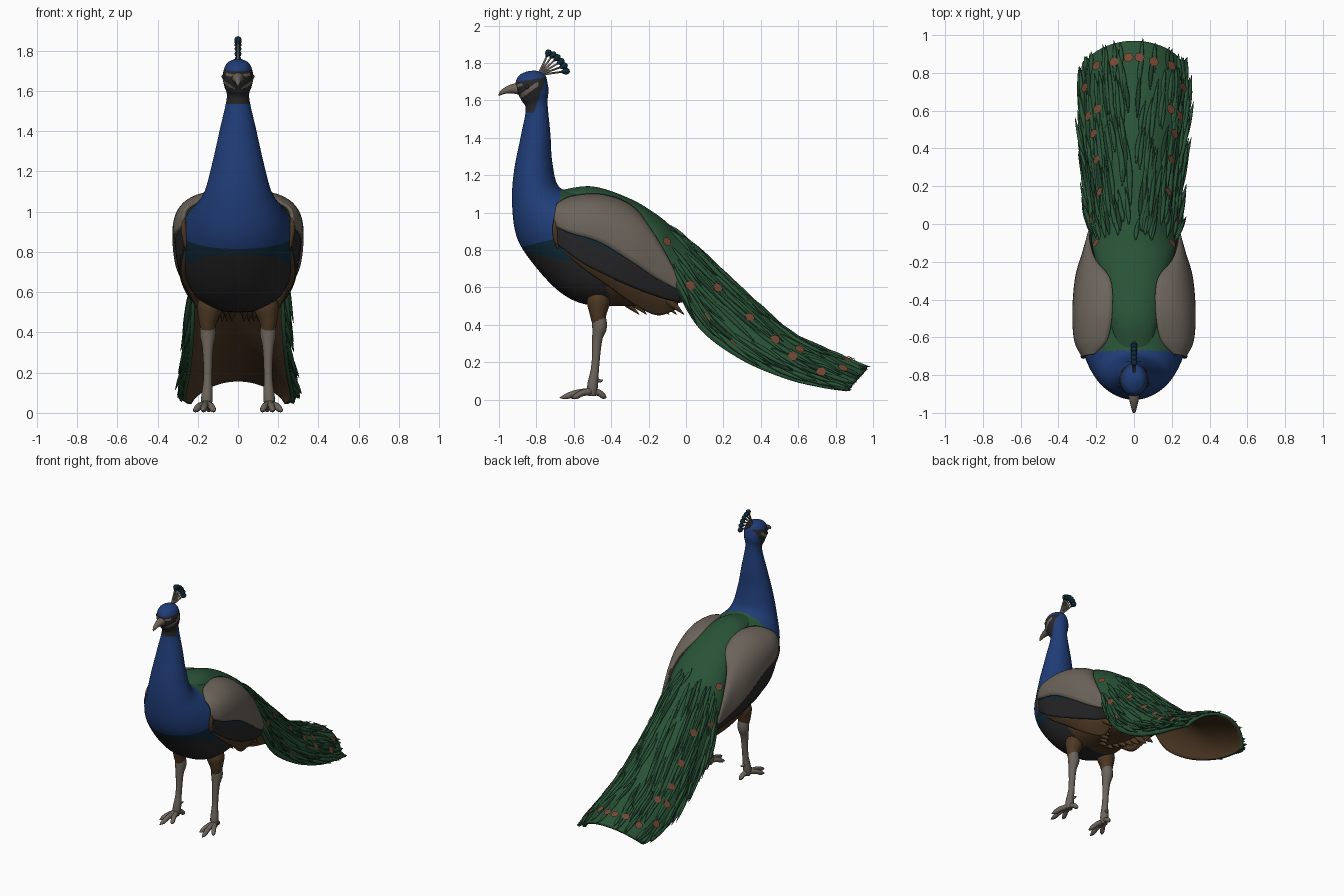
import bpy, bmesh, random
from math import sin, cos, pi, radians, copysign
from mathutils import Vector, Matrix

random.seed(4)
if "Cube" in bpy.data.objects:
    bpy.data.objects.remove(bpy.data.objects["Cube"])


def material(name, r, g, b):
    mat = bpy.data.materials.new(name)
    mat.use_nodes = True
    mat.diffuse_color = (r, g, b, 1)
    shader = mat.node_tree.nodes["Principled BSDF"]
    shader.inputs["Base Color"].default_value = (r, g, b, 1)
    shader.inputs["Roughness"].default_value = 0.8
    return mat


BLUE = material("royal blue", .014, .046, .185)
TEAL = material("dark teal", .005, .024, .042)
BLACK = material("charcoal", .02, .02, .022)
CREAM = material("warm grey", .15, .127, .104)
BROWN = material("earth brown", .075, .04, .018)
GREEN = material("feather green", .022, .085, .038)
SHADE = material("deep green", .012, .045, .022)
RUST = material("rust orange", .18, .062, .034)


def sample(rows, s):
    """Smooth interpolation through rows of numbers, s from 0 to 1."""
    last = len(rows) - 1
    f = min(max(s, 0), 1) * last
    i = min(int(f), last - 1)
    k = f - i
    quad = [rows[min(max(i + j, 0), last)] for j in (-1, 0, 1, 2)]
    return [b + .5 * k * (c - a + k * (2 * a - 5 * b + 4 * c - d + k * (3 * (b - c) + d - a)))
            for a, b, c, d in zip(*quad)]


def loft(bm, rings, closed=True):
    """Skin a row of point rings; closed rings also get end caps."""
    grid = [[bm.verts.new(p) for p in ring] for ring in rings]
    n = len(grid[0])
    faces = []
    for lower, upper in zip(grid, grid[1:]):
        for i in range(n if closed else n - 1):
            j = (i + 1) % n
            faces.append(bm.faces.new((lower[i], lower[j], upper[j], upper[i])))
    if closed:
        faces += [bm.faces.new(grid[0][::-1]), bm.faces.new(grid[-1])]
        bmesh.ops.recalc_face_normals(bm, faces=faces)
    return faces


def tube(bm, rows, sides=12, steps=16, index=0):
    """Tapered tube through rows of x, y, z, radius."""
    rings = []
    for n in range(steps + 1):
        s = n / steps
        *p, r = sample(rows, s)
        ahead = Vector(sample(rows, s + .02)[:3]) - Vector(sample(rows, s - .02)[:3])
        ahead.normalize()
        side = (Vector((1, 0, 0)) - ahead * ahead.x).normalized()
        up = ahead.cross(side)
        angles = [2 * pi * k / sides for k in range(sides)]
        rings.append([Vector(p) + max(r, .001) * (side * cos(a) + up * sin(a)) for a in angles])
    for face in loft(bm, rings):
        face.material_index = index


def finish(name, bm, mats, mirror=False, thickness=0, inner=0):
    mesh = bpy.data.meshes.new(name)
    bm.to_mesh(mesh)
    bm.free()
    for mat in mats:
        mesh.materials.append(mat)
    mesh.shade_smooth()
    mesh.set_sharp_from_angle(angle=radians(60))
    obj = bpy.data.objects.new(name, mesh)
    bpy.context.collection.objects.link(obj)
    if thickness:
        mod = obj.modifiers.new("Thickness", 'SOLIDIFY')
        mod.thickness = thickness
        mod.offset = -1
        mod.material_offset = inner
    if mirror:
        obj.modifiers.new("Mirror", 'MIRROR')


def tubes(name, paths, mat, mirror=True, **options):
    bm = bmesh.new()
    for path in paths:
        tube(bm, path, **options)
    finish(name, bm, [mat], mirror)


# Body, neck and head: front y, front z, back y, back z, half width
BODY = [
    (-.85, 1.755, -.81, 1.76, .02), (-.89, 1.735, -.775, 1.75, .05),
    (-.91, 1.70, -.75, 1.73, .067), (-.905, 1.65, -.74, 1.69, .077),
    (-.88, 1.60, -.735, 1.65, .068), (-.857, 1.55, -.74, 1.58, .056),
    (-.885, 1.40, -.725, 1.42, .09), (-.92, 1.22, -.715, 1.27, .127),
    (-.93, 1.05, -.68, 1.14, .168), (-.905, .87, -.58, 1.11, .228),
    (-.82, .73, -.44, 1.09, .275), (-.68, .58, -.30, 1.02, .28),
    (-.54, .51, -.18, .94, .262), (-.35, .50, -.07, .84, .22),
    (-.15, .50, .01, .74, .16), (-.02, .52, .04, .62, .06)]

# Colour borders: point y, z and plane normal y, z
BORDERS = {"bib": (-.9, .81, -.25, 1), "band": (-.87, .79, .2, 1), "throat": (-.8, 1.535, 0, 1),
           "brow": (-.9, 1.70, -.15, 1), "nape": (-.77, 1.66, 1, -.35)}


def above(c, border):
    y, z, ny, nz = BORDERS[border]
    return (c.y - y) * ny + (c.z - z) * nz > 0


def near(y, z, y0, z0, y1, z1, width):
    k = (y - y0) / (y1 - y0)
    return 0 < k < 1 and abs(z - z0 - k * (z1 - z0)) < width


def body_colour(c):
    x, y, z = abs(c.x), c.y, c.z
    if above(c, "throat") and not above(c, "brow") and not above(c, "nape"):
        lores = near(y, z, -.915, 1.675, -.875, 1.685, .008)
        cheek = near(y, z, -.885, 1.622, -.79, 1.69, .013)
        return 3 if x > .02 and (lores or cheek) else 2
    if above(c, "bib") and y < -.67:
        return 0
    if above(c, "band") and y < -.62 and z < .95:
        return 1
    if z > .93:
        return 5
    return 4 if y > -.42 and z < .64 else 2


bm = bmesh.new()
rings = []
for n in range(161):
    fy, fz, by, bz, width = sample(BODY, n / 160)
    front, back = Vector((0, fy, fz)), Vector((0, by, bz))
    fullness = 1 - .25 * min(max(n / 32 - 3, 0), 1)
    rings.append([(front + back) / 2 + (back - front) / 2 * cos(a)
                  + Vector((copysign(width * abs(sin(a)) ** fullness, sin(a)), 0, 0))
                  for a in [2 * pi * k / 72 for k in range(72)]])
loft(bm, rings)
for y, z, ny, nz in BORDERS.values():
    bmesh.ops.bisect_plane(bm, geom=bm.verts[:] + bm.edges[:] + bm.faces[:], dist=.0001,
                           plane_co=(0, y, z), plane_no=(0, ny, nz))
for face in bm.faces:
    face.material_index = body_colour(face.calc_center_median())
finish("body", bm, [BLUE, TEAL, BLACK, CREAM, BROWN, GREEN])

# Beak, eyes and fan crest
tubes("beak", [[(0, -.88, 1.662, .034), (0, -.925, 1.662, .026), (0, -.965, 1.652, .017),
                (0, -.99, 1.638, .01), (0, -1, 1.625, .002)]], CREAM, False)
bm = bmesh.new()
bmesh.ops.create_uvsphere(bm, u_segments=12, v_segments=8, radius=.011,
                          matrix=Matrix.Translation((.071, -.85, 1.672)))
finish("eyes", bm, [BLACK], True)

stems, tips = [], []
for k in range(6):
    a = radians(8 + 11.5 * k)
    out = Vector((0, cos(a), sin(a))) * (1 - .025 * k)
    base = Vector((0, -.79, 1.735))
    at = lambda d, r: (*(base + out * d), r)
    stems.append([at(0, .008), at(.07, .006), at(.145, .006)])
    tips.append([at(.122, .004), at(.14, .015), at(.158, .017), at(.17, .006)])
tubes("crest_stems", stems, CREAM, False, sides=6, steps=4)
tubes("crest_tips", tips, TEAL, False, sides=8, steps=8)

# Legs and feet, modelled on the left and mirrored
tubes("thighs", [[(.135, -.465, .57, .055), (.142, -.468, .52, .062), (.15, -.47, .46, .046),
                  (.15, -.468, .41, .034)]], BROWN)
tubes("legs", [[(.15, -.468, .46, .034), (.15, -.462, .39, .04), (.15, -.475, .32, .027),
                (.15, -.485, .18, .021), (.155, -.50, .07, .029), (.157, -.50, .02, .02)]], CREAM)
toes = []
for x, y in [(.175, -.675), (.222, -.61), (.115, -.62), (.14, -.425)]:
    hip, tip = Vector((.157, -.50, .045)), Vector((x, y, .01))
    mid = hip.lerp(tip, .5)
    toes.append([(*hip, .02), (mid.x, mid.y, .035, .017), (*hip.lerp(tip, .8), .015), (*tip, .002)])
toes.append([(.15, -.49, .11, .012), (.145, -.46, .10, .009), (.14, -.445, .105, .002)])
tubes("toes", toes, CREAM, sides=8, steps=10)


# Wing layers: upper edge x, y, z then lower edge x, y, z, from front to rear
def wing_layer(name, rows, mats, bulge, stripe=()):
    bm = bmesh.new()
    rings = []
    for n in range(33):
        row = sample(rows, n / 32)
        top, low = Vector(row[:3]), Vector(row[3:])
        mid = Vector((max(top.x, low.x) + bulge, (top.y + low.y) / 2, top.z - .02))
        rings.append([top * (1 - t) ** 2 + mid * 2 * t * (1 - t) + low * t * t
                      for t in [k / 16 for k in range(17)]])
    for n, face in enumerate(loft(bm, rings, False)):
        face.material_index = int(n // 16 < 16 and n % 16 in stripe)
    finish(name, bm, mats, True, .018)


wing_layer("wing_shoulders", [
    (.21, -.69, 1.05, .27, -.71, .93), (.14, -.61, 1.09, .315, -.62, .89),
    (.115, -.45, 1.10, .325, -.46, .84), (.125, -.29, 1.04, .31, -.28, .73),
    (.205, -.185, .91, .275, -.16, .65), (.235, -.08, .73, .245, -.07, .60),
    (.23, -.03, .61, .23, -.03, .58)], [CREAM], .02)
wing_layer("wing_coverts", [
    (.27, -.70, .95, .265, -.70, .84), (.305, -.58, .91, .295, -.57, .74),
    (.31, -.42, .85, .285, -.42, .66), (.29, -.26, .75, .255, -.26, .59),
    (.25, -.13, .67, .215, -.12, .54), (.225, -.04, .59, .195, -.03, .52)],
    [BLACK, TEAL], .012, range(2, 7))
wing_layer("flight_feathers", [
    (.26, -.69, .87, .25, -.69, .82), (.285, -.57, .78, .265, -.56, .71),
    (.28, -.42, .69, .245, -.42, .61), (.245, -.28, .62, .20, -.28, .51),
    (.205, -.17, .57, .15, -.15, .45), (.185, -.05, .54, .165, -.04, .49)], [BROWN], .012)
tubes("wing_front_edges", [[(.268, -.70, .97, .006), (.27, -.70, .92, .014), (.262, -.695, .86, .014),
                            (.258, -.685, .81, .004)]], BROWN, sides=8)

# Brown feather tips hanging under the rump
vent = []
for k in range(7):
    x, y = .03 + .024 * k, -.36 + .04 * k
    vent.append([(x, y, .56, .03), (x, y + .05, .51, .022), (x, y + .11, .455, .002)])
tubes("vent_feathers", vent, BROWN, sides=6, steps=6)

# Train: y, ridge z, edge z, half width
TRAIN = [
    (-.67, 1.12, 1.08, .09), (-.5, 1.14, 1.05, .135), (-.3, 1.075, .95, .17),
    (-.15, .985, .79, .215), (-.05, .90, .58, .23), (.08, .79, .37, .24),
    (.3, .575, .21, .255), (.54, .355, .11, .275), (.73, .25, .065, .275), (.86, .175, .045, .25)]


def train_point(s, a):
    y, top, low, width = sample(TRAIN, s)
    drop = max(cos(a), 0) ** (1 + .4 * max(s, 0) ** 4)
    y += .11 * max(s, 0) ** 6 * drop + max(s - 1, 0)
    return Vector((width * sin(a), y, low + (top - low) * drop))


def train_normal(s, a):
    across = train_point(s, a + .02) - train_point(s, a - .02)
    along = train_point(s + .01, a) - train_point(s - .01, a)
    return across.cross(along).normalized()


bm = bmesh.new()
loft(bm, [[train_point(n / 60, pi * (k / 40 - .5)) for k in range(41)] for n in range(61)], False)
finish("train", bm, [GREEN, BROWN], thickness=.02, inner=1)

# Loose plumes lying over the train, with ragged tips along its edges
bm = bmesh.new()
for k in range(270):
    fringe = k % 4 == 0
    s = random.uniform(.4, .92)
    a = radians(random.uniform(70, 82) if fringe else random.uniform(2, 78))
    a *= random.choice((-1, 1))
    drift = random.uniform(.04, .13) * (1 if a > 0 else -1)
    length = min(random.uniform(.08, .15), 1.01 - s)
    lift = random.uniform(.015, .04) if fringe else random.uniform(.002, .01)
    path = []
    for t, r in ((0, .003), (.35, .012), (.7, .009), (1, .001)):
        u, b = s + length * t, a + drift * t * t
        p = train_point(u, b) + train_normal(min(u, .98), b) * lift * t
        p.z = max(p.z, .03)
        path.append((*p, r))
    tube(bm, path, sides=8, steps=8, index=int(random.random() < .2))
finish("train_plumes", bm, [GREEN, SHADE])

# Eye spots on the train
bm = bmesh.new()
SPOTS = [(.375, 59), (.51, 66), (.57, 77), (.60, 44), (.645, 80), (.68, 46), (.74, 49),
         (.785, 57), (.80, 42), (.87, 64), (.93, 45), (.93, 22), (.94, 6)]
for s, angle in SPOTS:
    for side in (1, -1):
        a = side * radians(angle)
        normal = train_normal(s, a)
        turn = normal.to_track_quat('Z', 'Y').to_matrix().to_4x4()
        place = Matrix.Translation(train_point(s, a) + normal * .017) @ turn
        bmesh.ops.create_circle(bm, cap_ends=True, segments=14, radius=.026, matrix=place)
finish("eye_spots", bm, [RUST])
